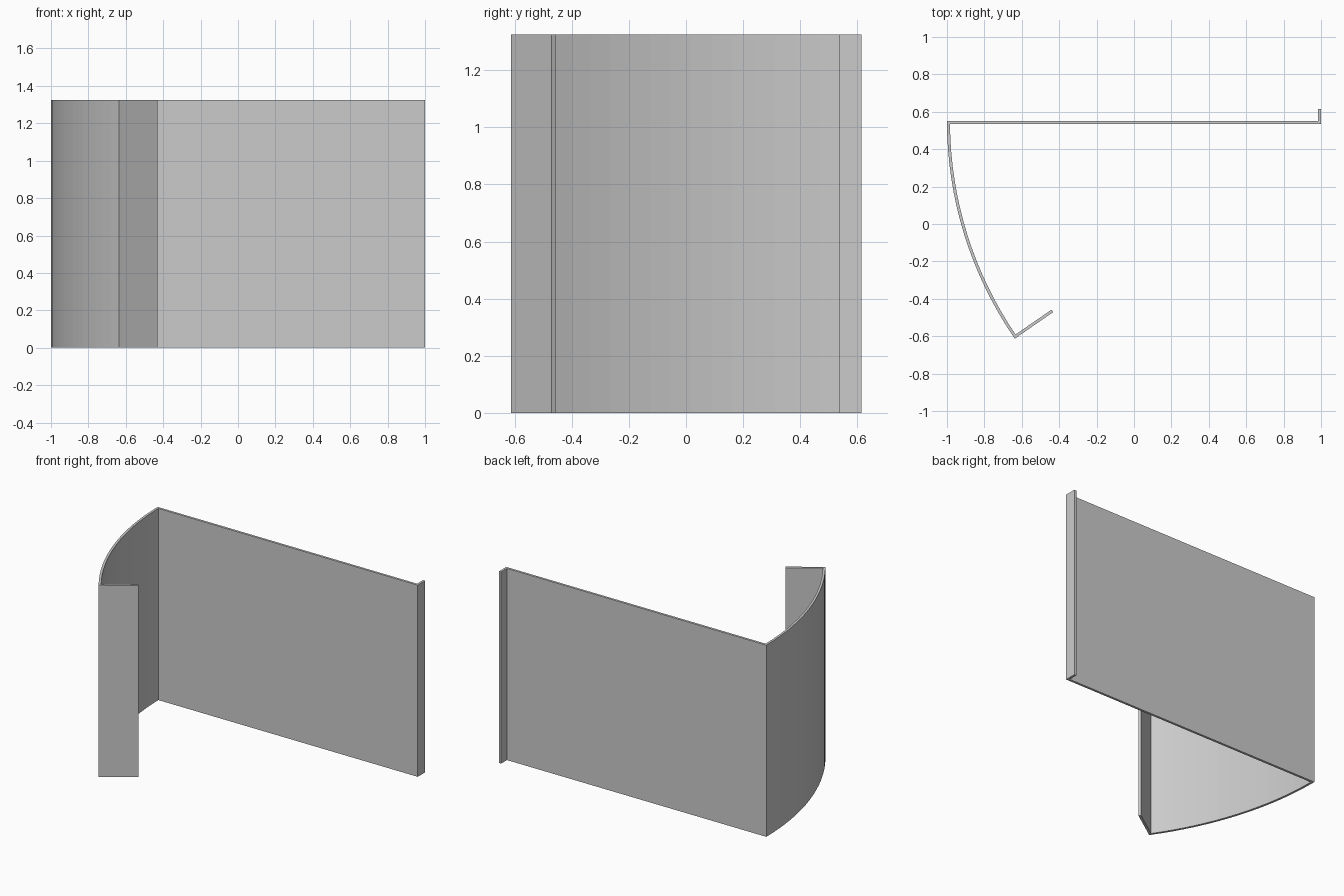
import bpy
import bmesh
from math import asin, sin, cos

cube = bpy.data.objects.get("Cube")
if cube:
    bpy.data.objects.remove(cube, do_unlink=True)

HEIGHT = 1.325
T = 0.016            # sheet thickness
RADIUS = 2.05        # outer radius of the curved side
BACK = 0.551         # outer face of the flat wall
SEGMENTS = 16
END = asin((BACK + 0.613) / RADIUS)
LIP = 0.25           # length of the lip on the curved side


def on_arc(radius, angle):
    """Point on the curved side, measured from its corner with the wall."""
    return (RADIUS - 1 - radius * cos(angle), BACK - radius * sin(angle))


def arc(radius, first, last):
    step = (last - first) / SEGMENTS
    return [on_arc(radius, first + step * i) for i in range(SEGMENTS + 1)]


# Outer and inner lines of the folded sheet: lip, curved side, wall, short flange
inner_radius = RADIUS - T
inner_end = END - T / RADIUS
outer = [on_arc(RADIUS - LIP, END)] + arc(RADIUS, END, 0)
outer += [(1 - T, BACK), (1 - T, 0.615)]
inner = [on_arc(RADIUS - LIP, END - T / (RADIUS - LIP))]
inner += arc(inner_radius, inner_end, asin(T / inner_radius))
inner += [(1, BACK - T), (1, 0.615)]

# Cross-section as a strip of quads, raised to full height
bm = bmesh.new()
rows = [[bm.verts.new((x, y, 0)) for x, y in line] for line in (outer, inner)]
for i in range(len(outer) - 1):
    bm.faces.new((rows[0][i], rows[0][i + 1], rows[1][i + 1], rows[1][i]))
raised = bmesh.ops.extrude_face_region(bm, geom=bm.faces[:], use_keep_orig=True)
top = [v for v in raised["geom"] if isinstance(v, bmesh.types.BMVert)]
bmesh.ops.translate(bm, verts=top, vec=(0, 0, HEIGHT))
bmesh.ops.recalc_face_normals(bm, faces=bm.faces[:])

mesh = bpy.data.meshes.new("folded_panel")
bm.to_mesh(mesh)
bm.free()
panel = bpy.data.objects.new("folded_panel", mesh)
bpy.context.collection.objects.link(panel)

# Plain grey sheet
grey = bpy.data.materials.new("light_grey")
grey.use_nodes = True
color = (0.6, 0.6, 0.6, 1)
grey.diffuse_color = color
grey.node_tree.nodes["Principled BSDF"].inputs["Base Color"].default_value = color
mesh.materials.append(grey)
